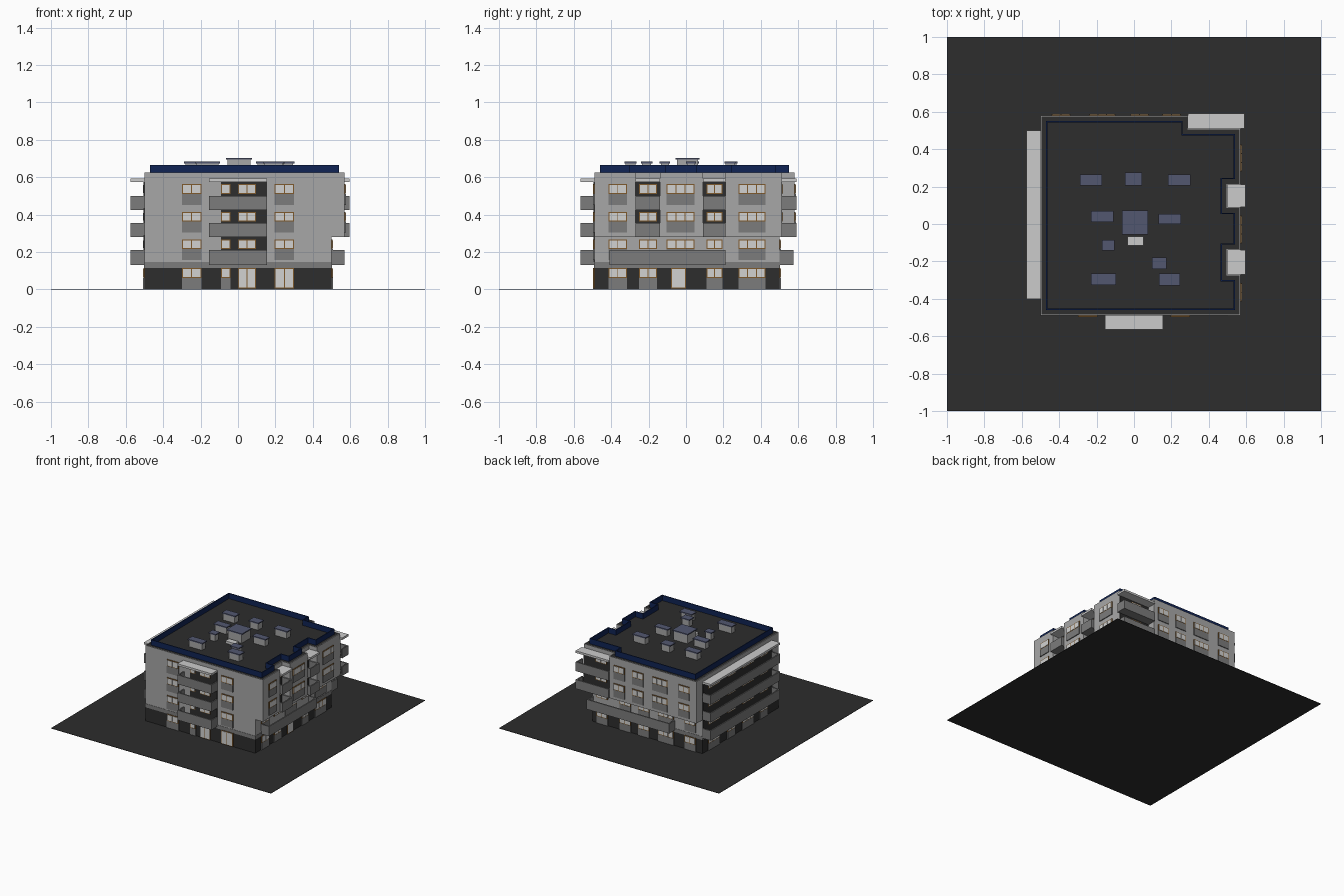
import bpy, bmesh
from mathutils import Vector, Matrix

cube = bpy.data.objects.get("Cube")
if cube:
    bpy.data.objects.remove(cube, do_unlink=True)


def material(name, rgb):
    m = bpy.data.materials.new(name)
    m.use_nodes = True
    m.diffuse_color = (*rgb, 1)
    bsdf = next(n for n in m.node_tree.nodes if n.type == 'BSDF_PRINCIPLED')
    bsdf.inputs["Base Color"].default_value = (*rgb, 1)
    return m


WALL = material("light_grey_render", (.39, .39, .39))
GREY = material("mid_grey_panel", (.2, .2, .2))
DARK = material("charcoal", (.026, .026, .026))
BLUE = material("navy_metal", (.005, .017, .09))
WHITE = material("pale_canopy", (.6, .6, .6))
GLASS = material("pale_glass", (.65, .65, .64))
WOOD = material("brown_frame", (.21, .1, .025))
CAP = material("slate_blue_cap", (.085, .095, .16))

parts = {}


def mesh_for(name, mat):
    return parts.setdefault(name, (bmesh.new(), mat))[0]


def box(name, mat, x0, x1, y0, y1, z0, z1):
    size = Vector((x1 - x0, y1 - y0, z1 - z0))
    mid = Vector((x0 + x1, y0 + y1, z0 + z1)) / 2
    bmesh.ops.create_cube(mesh_for(name, mat), size=1,
                          matrix=Matrix.Translation(mid) @ Matrix.Diagonal((*size, 1)))


def prism(name, mat, outline, z0, z1):
    bm = mesh_for(name, mat)
    face = bm.faces.new([bm.verts.new((x, y, z0)) for x, y in outline])
    out = bmesh.ops.extrude_face_region(bm, geom=[face])
    verts = [g for g in out["geom"] if isinstance(g, bmesh.types.BMVert)]
    bmesh.ops.translate(bm, verts=verts, vec=(0, 0, z1 - z0))


def inset(outline, d):
    """Move a right-angled outline inward by d."""
    pts = [Vector(p) for p in outline]
    result = []
    for i, p in enumerate(pts):
        a = (p - pts[i - 1]).normalized()
        b = (pts[(i + 1) % len(pts)] - p).normalized()
        result.append(p + d * Vector((-a.y - b.y, a.x + b.x)))
    return result


def ring(name, mat, outline, d0, d1, z0, z1):
    bm = mesh_for(name, mat)
    loops = [[bm.verts.new((p.x, p.y, z)) for p in inset(outline, d)]
             for d, z in ((d0, z0), (d0, z1), (d1, z1), (d1, z0))]
    n = len(outline)
    for k in range(4):
        a, b = loops[k], loops[(k + 1) % 4]
        for i in range(n):
            j = (i + 1) % n
            bm.faces.new((a[i], a[j], b[j], b[i]))


def wall_box(name, mat, side, plane, u0, u1, z0, z1, d0, d1):
    """Box standing out from a wall; u runs along it, d is the distance outward."""
    sign = 1 if side in ("right", "back") else -1
    a, b = sorted((plane + sign * d0, plane + sign * d1))
    span = (a, b, u0, u1) if side in ("right", "left") else (u0, u1, a, b)
    box(name, mat, *span, z0, z1)


def window(side, plane, u0, u1, z0, z1, panes=2, sill=True):
    wall_box(side + "_window_frames", WOOD, side, plane, u0, u1, z0, z1, -.002, .006)
    gap = .005
    w = (u1 - u0 - gap) / panes
    for i in range(panes):
        a = u0 + gap + i * w
        wall_box(side + "_window_glass", GLASS, side, plane, a, a + w - gap,
                 z0 + gap, z1 - gap, 0, .0085)
    if sill:
        wall_box(side + "_sill_panels", GREY, side, plane, u0, u1, z0 - .058, z0, -.002, .007)


def balcony(side, plane, u0, u1, z0, z1, depth):
    name, t = side + "_balconies", .01
    wall_box(name, GREY, side, plane, u0, u1, z0, z0 + t, 0, depth)
    wall_box(name, GREY, side, plane, u0, u1, z0 + t, z1, depth - t, depth)
    for a in (u0, u1 - t):
        wall_box(name, GREY, side, plane, a, a + t, z0 + t, z1, 0, depth - t)


def canopy(side, plane, u0, u1, depth):
    wall_box(side + "_canopy", WHITE, side, plane, u0, u1, .575, .592, 0, depth)


# Ground plate and the main volumes
box("ground_plate", DARK, -1, 1, -1, 1, 0, .003)
box("ground_floor", DARK, -.5, .5, -.49, .5, 0, .115)
box("first_floor", WALL, -.5, .5, -.49, .5, .145, .281)
box("first_floor_band", GREY, -.502, .502, -.492, .502, .115, .145)

# Overhanging upper storeys, notched on the right and at the back corner
OUT = [(-.5, -.49), (.57, -.49), (.57, -.27), (.5, -.27), (.5, -.14), (.57, -.14),
       (.57, .09), (.5, .09), (.5, .21), (.57, .21), (.57, .51), (.29, .51),
       (.29, .58), (-.5, .58)]
prism("upper_storeys", WALL, OUT, .28, .615)
prism("roof_deck", DARK, inset(OUT, .005), .61, .621)
ring("roof_rim", WALL, OUT, 0, .005, .61, .624)
ring("roof_parapet", BLUE, OUT, .03, .037, .615, .665)

FLOORS = ((.06, .115), (.215, .267), (.362, .414), (.51, .563))
RAILS = ((.13, .21), (.28, .355), (.425, .5))

# Front: balcony stack between two window columns
F = -.49
wall_box("front_dark_panel", DARK, "front", F, -.09, .155, .145, .575, -.002, .004)
for i, (z0, z1) in enumerate(FLOORS):
    ground = i == 0
    window("front", F, -.3, -.195, z0, z1)
    window("front", F, -.09, -.04, z0, z1, 1, ground)
    window("front", F, 0, .095, .004 if ground else z0, z1, 2, False)
    window("front", F, .195, .3, .004 if ground else z0, z1, 2, not ground)
for z0, z1 in RAILS:
    balcony("front", F, -.155, .155, z0, z1, .075)
canopy("front", F, -.155, .155, .075)

# Right: two recessed loggias between overhanging bays
BAYS = ((-.415, -.315, 2), (-.105, .045, 3), (.28, .425, 3))
LOGGIAS = ((-.27, -.14), (.09, .21))
for i, (z0, z1) in enumerate(FLOORS):
    plane = .5 if i < 2 else .57
    for a, b, n in BAYS:
        if i == 0 and n == 3 and a < 0:
            window("right", plane, -.08, 0, .004, z1, 1, False)
        else:
            window("right", plane, a, b, z0, z1, n)
    for a, b in LOGGIAS:
        window("right", .5, a + .02, b - .015, z0, z1, 2, i == 0)
for a, b in LOGGIAS:
    wall_box("right_loggia_back", DARK, "right", .5, a, b, .281, .575, -.002, .004)
    for z0, z1 in RAILS[1:]:
        balcony("right", .5, a, b, z0, z1, .095)
    canopy("right", .5, a, b, .095)
balcony("right", .5, -.41, .21, *RAILS[0], .07)

# Back: window columns, long first-floor balcony and the corner loggia
for i, (z0, z1) in enumerate(FLOORS):
    plane = .5 if i < 2 else .58
    for a, b, n in ((-.44, -.34, 2), (-.24, -.1, 3), (-.02, .08, 2), (.15, .25, 2)):
        window("back", plane, a, b, z0, z1, n)
    window("back", .5 if i < 2 else .51, .36, .46, z0, z1, 2, i == 0)
wall_box("back_loggia_wall", DARK, "back", .51, .29, .57, .281, .575, -.002, .004)
for z0, z1 in RAILS[1:]:
    balcony("back", .51, .29, .59, z0, z1, .08)
canopy("back", .51, .29, .59, .08)
balcony("back", .5, -.25, .5, *RAILS[0], .075)

# Left: full-length balconies under one long canopy
wall_box("left_dark_panel", DARK, "left", -.5, -.4, .5, .145, .575, -.002, .004)
for i, (z0, z1) in enumerate(FLOORS):
    for a, n in ((-.34, 2), (-.16, 3), (.08, 2), (.28, 3)):
        window("left", -.5, a, a + .05 * n, z0, z1, n, i == 0)
for z0, z1 in RAILS:
    balcony("left", -.5, -.4, .5, z0, z1, .075)
canopy("left", -.5, -.4, .5, .075)

# Rooftop vents: centre x, centre y, width, depth
VENTS = ((-.23, .235, .12, .06), (-.003, .24, .09, .07), (.242, .235, .12, .06),
         (-.17, .04, .12, .06), (.005, .008, .14, .126), (.19, .027, .12, .055),
         (-.138, -.113, .065, .055), (.135, -.21, .08, .06),
         (-.163, -.295, .135, .06), (.19, -.297, .11, .065))
for x, y, w, d in VENTS:
    top = .703 if d > .1 else .683
    w, d = w / 2, d / 2
    box("roof_vents", WALL, x - w + .008, x + w - .008, y - d + .006, y + d - .006, .62, top - .008)
    box("roof_vent_caps", CAP, x - w, x + w, y - d, y + d, top - .009, top)
box("roof_hatch", WHITE, -.035, .052, -.115, -.067, .62, .64)

for name, (bm, mat) in parts.items():
    bmesh.ops.recalc_face_normals(bm, faces=bm.faces)
    mesh = bpy.data.meshes.new(name)
    bm.to_mesh(mesh)
    bm.free()
    mesh.materials.append(mat)
    bpy.context.scene.collection.objects.link(bpy.data.objects.new(name, mesh))
